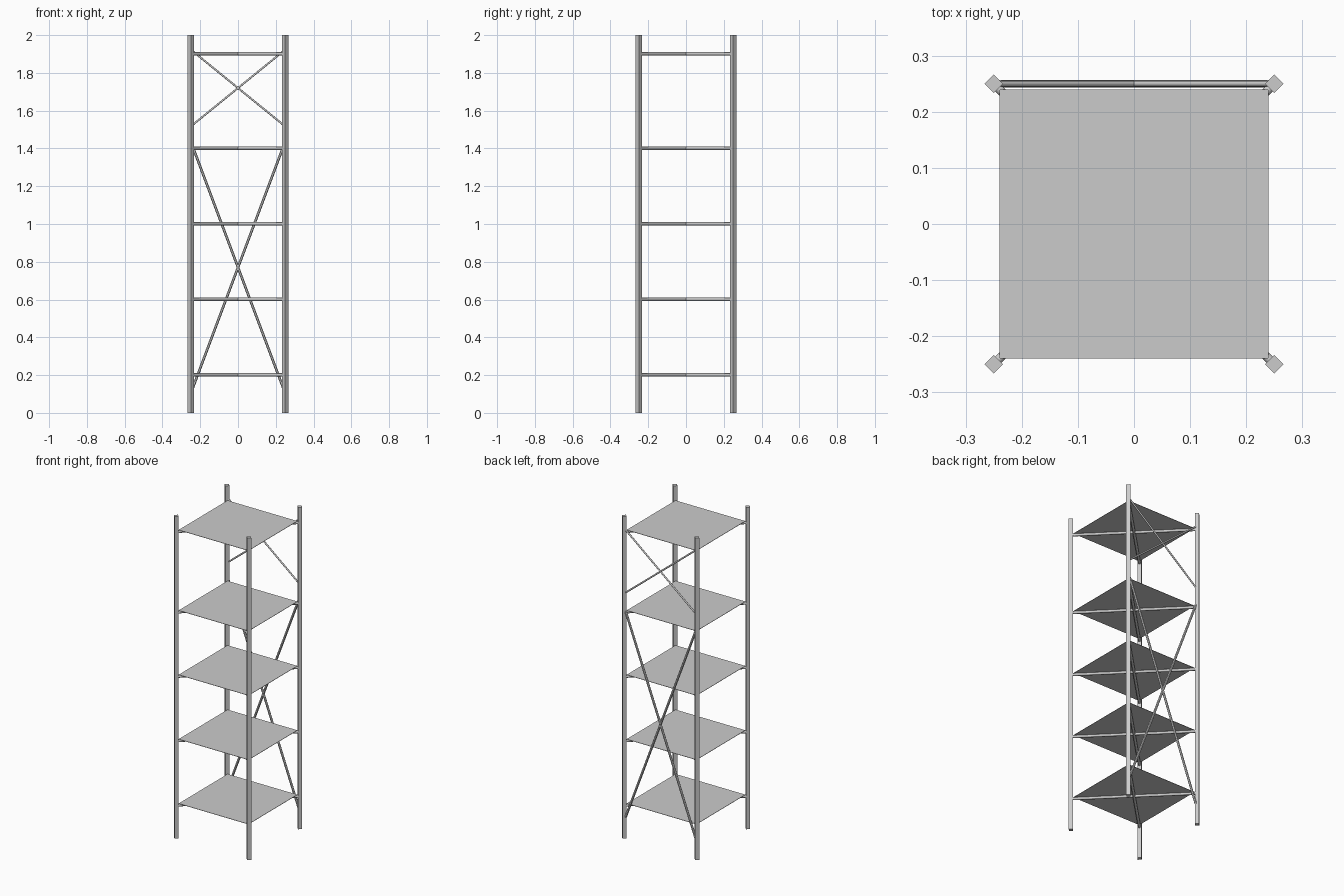
import bpy, math
from mathutils import Vector

if "Cube" in bpy.data.objects:
    bpy.data.objects.remove(bpy.data.objects["Cube"])

POST = 0.25
LEVELS = [0.2, 0.6, 1.0, 1.4, 1.9]


def box(name, loc, size, rot_z=0):
    bpy.ops.mesh.primitive_cube_add(size=1, location=loc, rotation=(0, 0, rot_z))
    o = bpy.context.object
    o.name, o.scale = name, size
    return o


def rod(name, a, b, radius, sides=12):
    a, b = Vector(a), Vector(b)
    d = b - a
    bpy.ops.mesh.primitive_cylinder_add(vertices=sides, radius=radius, depth=d.length,
                                        location=(a + b) / 2)
    o = bpy.context.object
    o.name = name
    o.rotation_euler = d.to_track_quat('Z', 'Y').to_euler()
    bpy.ops.object.shade_smooth_by_angle()
    return o


# Square posts turned 45 degrees
for x in (-POST, POST):
    for y in (-POST, POST):
        box("corner_post", (x, y, 1), (0.023, 0.023, 2), math.pi / 4)

# Thin shelves on diagonal support rods
for z in LEVELS:
    box("shelf", (0, 0, z + 0.0095), (0.48, 0.48, 0.002))
    for s in (-1, 1):
        rod("shelf_support", (-0.243, -0.243 * s, z), (0.243, 0.243 * s, z), 0.008)

# Crossed braces across the back
for name, top, bottom, r in (("lower_brace", 1.41, 0.13, 0.007),
                             ("upper_brace", 1.915, 1.525, 0.005)):
    for s in (-1, 1):
        rod(name, (-0.24 * s, POST, top), (0.24 * s, POST, bottom), r)
